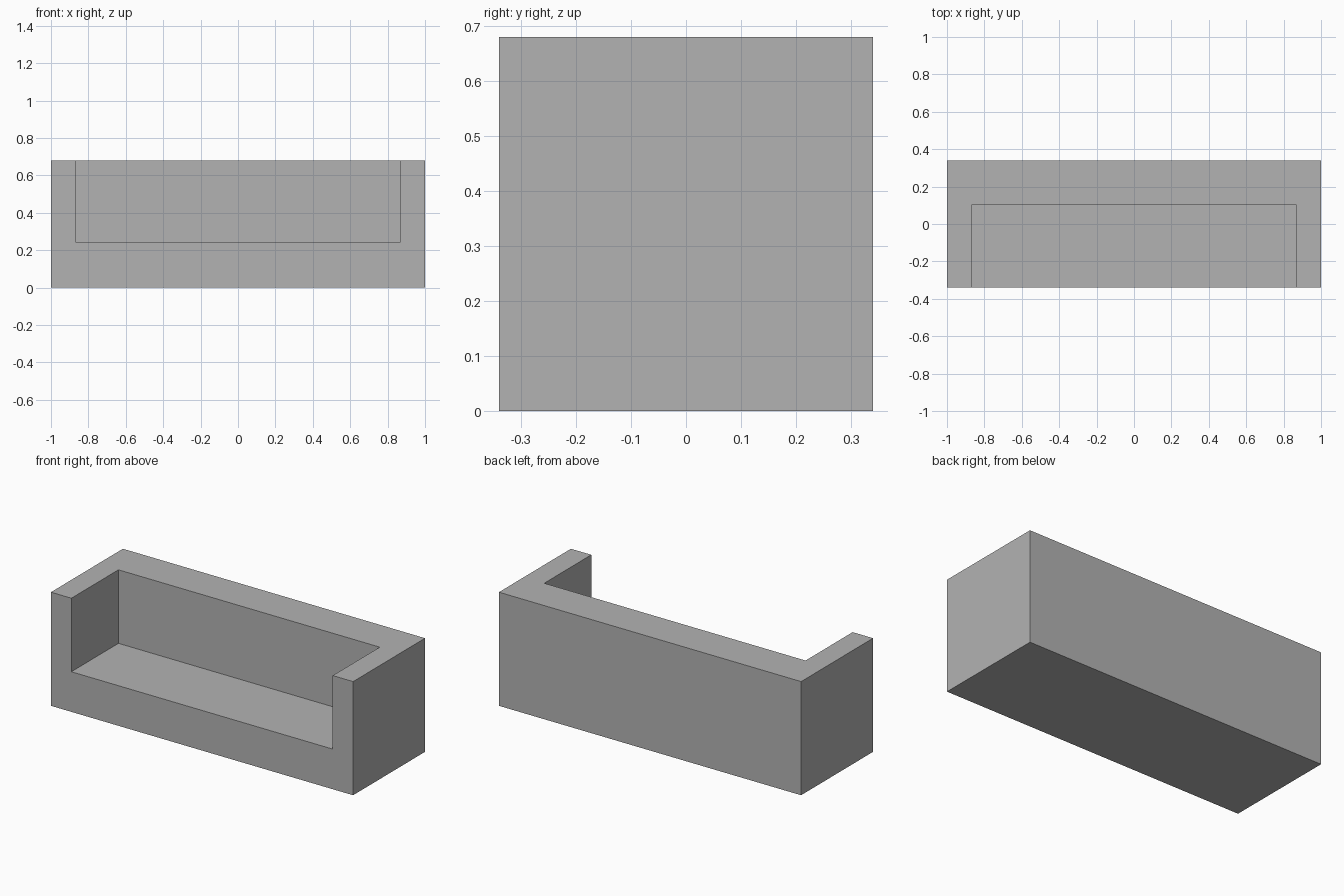
import bpy

if "Cube" in bpy.data.objects:
    bpy.data.objects.remove(bpy.data.objects["Cube"])

WIDTH, DEPTH, HEIGHT = 2.0, 0.68, 0.68
ARM_INNER_X, BACK_INNER_Y, SEAT_Z = 0.865, 0.105, 0.24


def box(name, low, high):
    """Axis-aligned box between two corners."""
    bpy.ops.mesh.primitive_cube_add(size=1)
    ob = bpy.context.object
    ob.name = name
    for v in ob.data.vertices:
        v.co = [high[i] if v.co[i] > 0 else low[i] for i in range(3)]
    return ob


grey = bpy.data.materials.new("plain grey")
grey.diffuse_color = (0.45, 0.45, 0.45, 1)
grey.use_nodes = True
grey.node_tree.nodes["Principled BSDF"].inputs["Base Color"].default_value = grey.diffuse_color

# Solid block that forms the base, arms and backrest
sofa = box("sofa_body", (-WIDTH / 2, -DEPTH / 2, 0), (WIDTH / 2, DEPTH / 2, HEIGHT))
sofa.data.materials.append(grey)

# Seat recess, open at the front and top
recess = box("seat_recess_cutter", (-ARM_INNER_X, -DEPTH, SEAT_Z),
             (ARM_INNER_X, BACK_INNER_Y, HEIGHT * 2))
recess.data.materials.append(grey)
recess.hide_render = True

cut = sofa.modifiers.new("seat recess", 'BOOLEAN')
cut.operation = 'DIFFERENCE'
cut.solver = 'EXACT'
cut.object = recess
bpy.context.view_layer.objects.active = sofa
bpy.ops.object.modifier_apply(modifier=cut.name)
bpy.data.objects.remove(recess)
